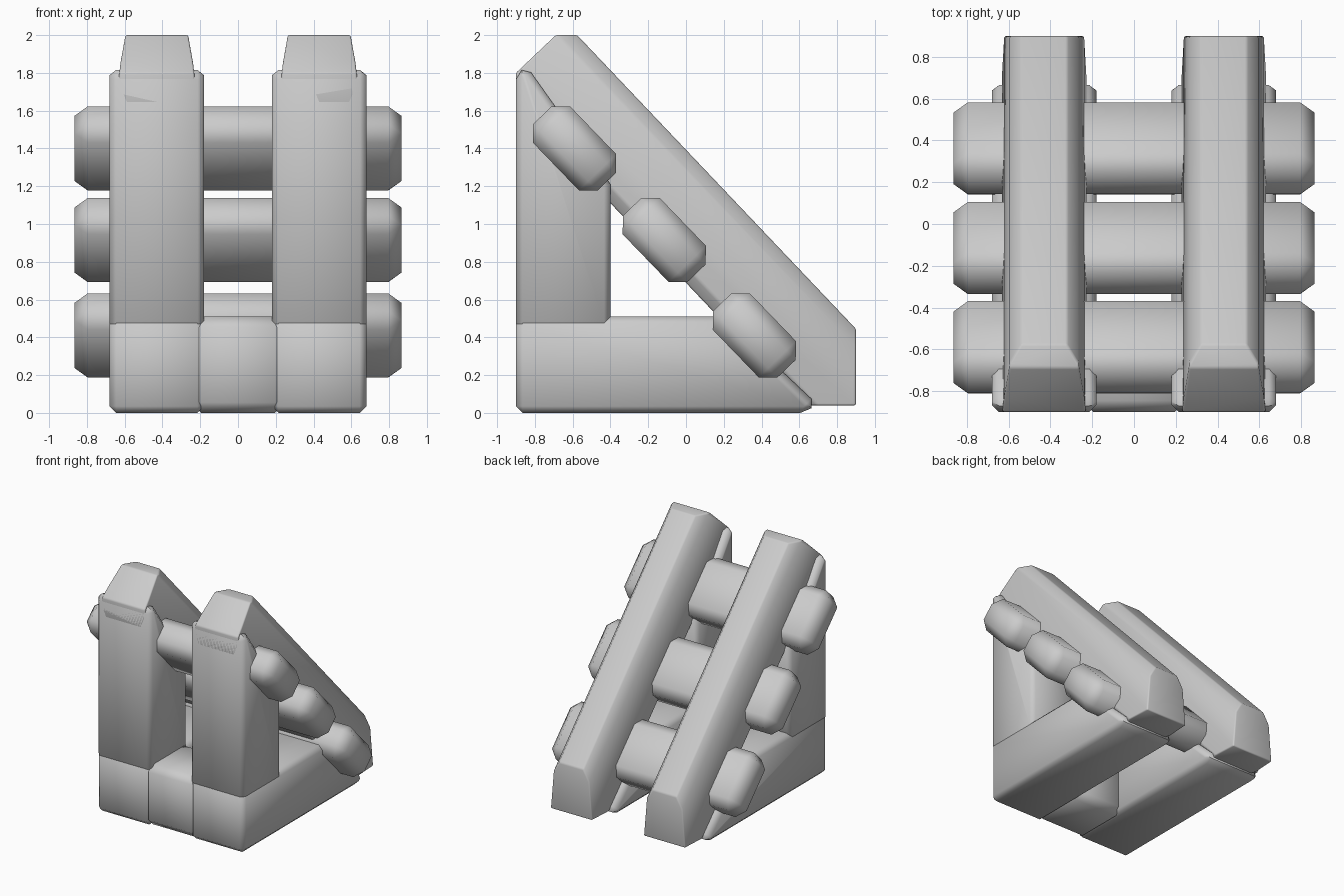
import bpy
import bmesh
from math import radians
from mathutils import Vector, Matrix

cube = bpy.data.objects.get("Cube")
if cube:
    bpy.data.objects.remove(cube)

GREY = 0.6
mat = bpy.data.materials.new("plain grey")
mat.use_nodes = True
mat.diffuse_color = (GREY, GREY, GREY, 1)
mat.node_tree.nodes["Principled BSDF"].inputs["Base Color"].default_value = (GREY, GREY, GREY, 1)


def finish(name, bm, bevel, segments=1):
    """Turn a bmesh into a bevelled, smooth-shaded object."""
    bmesh.ops.recalc_face_normals(bm, faces=bm.faces)
    mesh = bpy.data.meshes.new(name)
    bm.to_mesh(mesh)
    bm.free()
    mesh.materials.append(mat)
    obj = bpy.data.objects.new(name, mesh)
    bpy.context.collection.objects.link(obj)
    bpy.ops.object.select_all(action='DESELECT')
    obj.select_set(True)
    bpy.context.view_layer.objects.active = obj
    mod = obj.modifiers.new("chamfer", 'BEVEL')
    mod.width = bevel
    mod.segments = segments
    mod.limit_method = 'ANGLE'
    mod.angle_limit = radians(36)
    bpy.ops.object.modifier_apply(modifier=mod.name)
    bpy.ops.object.shade_smooth_by_angle(angle=radians(50))
    return obj


def prism(name, profile, x0, x1, bevel):
    """Extrude a (y, z) side profile across x."""
    bm = bmesh.new()
    face = bm.faces.new([bm.verts.new((x0, y, z)) for y, z in profile])
    out = bmesh.ops.extrude_face_region(bm, geom=[face])
    moved = [v for v in out["geom"] if isinstance(v, bmesh.types.BMVert)]
    bmesh.ops.translate(bm, vec=(x1 - x0, 0, 0), verts=moved)
    return finish(name, bm, bevel)


def ramp(name, cx):
    """Sloping beam: tapered section swept down the slope, ends cut by planes."""
    along = Vector((0, 0.688, -0.725))
    up = Vector((0, 0.725, 0.688))
    start = Vector((cx, 0.16, 0.52))
    half = [(0, 0.165), (0.06, 0.203), (0.2, 0.192), (0.42, 0.165), (0.485, 0.11)]
    section = half + [(t, -w) for t, w in reversed(half)]
    bm = bmesh.new()
    face = bm.faces.new([bm.verts.new(start - along * 2 + up * t + Vector((w, 0, 0)))
                         for t, w in section])
    out = bmesh.ops.extrude_face_region(bm, geom=[face])
    moved = [v for v in out["geom"] if isinstance(v, bmesh.types.BMVert)]
    bmesh.ops.translate(bm, vec=along * 4, verts=moved)
    cuts = [((0, -0.9, 1.8), -along), ((0, -0.9, 0), (0, -1, 0)), ((0, 0, 2), (0, 0, 1)),
            ((0, 0.9, 0), (0, 1, 0)), ((0, 0, 0.04), (0, 0, -1))]
    for point, normal in cuts:
        bmesh.ops.bisect_plane(bm, geom=bm.verts[:] + bm.edges[:] + bm.faces[:],
                               plane_co=point, plane_no=normal, clear_outer=True)
        bmesh.ops.holes_fill(bm, edges=[e for e in bm.edges if e.is_boundary], sides=0)
    return finish(name, bm, 0.035, 2)


# Paired base beams, posts and sloping beams
base_side = [(-0.9, 0), (0.64, 0), (0.69, 0.05), (0.2, 0.51), (-0.9, 0.51)]
post_side = [(-0.9, 0.44), (-0.4, 0.44), (-0.4, 1.21), (-0.84, 1.83), (-0.9, 1.8)]
for side, sign in (("left", 1), ("right", -1)):
    prism(side + "_base_beam", base_side, 0.18 * sign, 0.68 * sign, 0.055)
    prism(side + "_post", post_side, 0.18 * sign, 0.68 * sign, 0.05)
    ramp(side + "_sloping_beam", 0.43 * sign)

# Short block joining the base beams at the front
spacer_side = [(-0.9, 0), (-0.4, 0), (-0.4, 0.51), (-0.9, 0.51)]
prism("front_spacer", spacer_side, -0.25, 0.25, 0.055)

# Three cross bars under the slope
for label, y, z in (("upper", -0.59, 1.4), ("middle", -0.115, 0.915), ("lower", 0.362, 0.41)):
    bm = bmesh.new()
    bmesh.ops.create_cube(bm, size=1)
    bmesh.ops.scale(bm, vec=(1.73, 0.49, 0.275), verts=bm.verts)
    place = Matrix.Translation((0, y, z)) @ Matrix.Rotation(radians(-46), 4, 'X')
    bmesh.ops.transform(bm, matrix=place, verts=bm.verts)
    finish(label + "_cross_bar", bm, 0.07)
